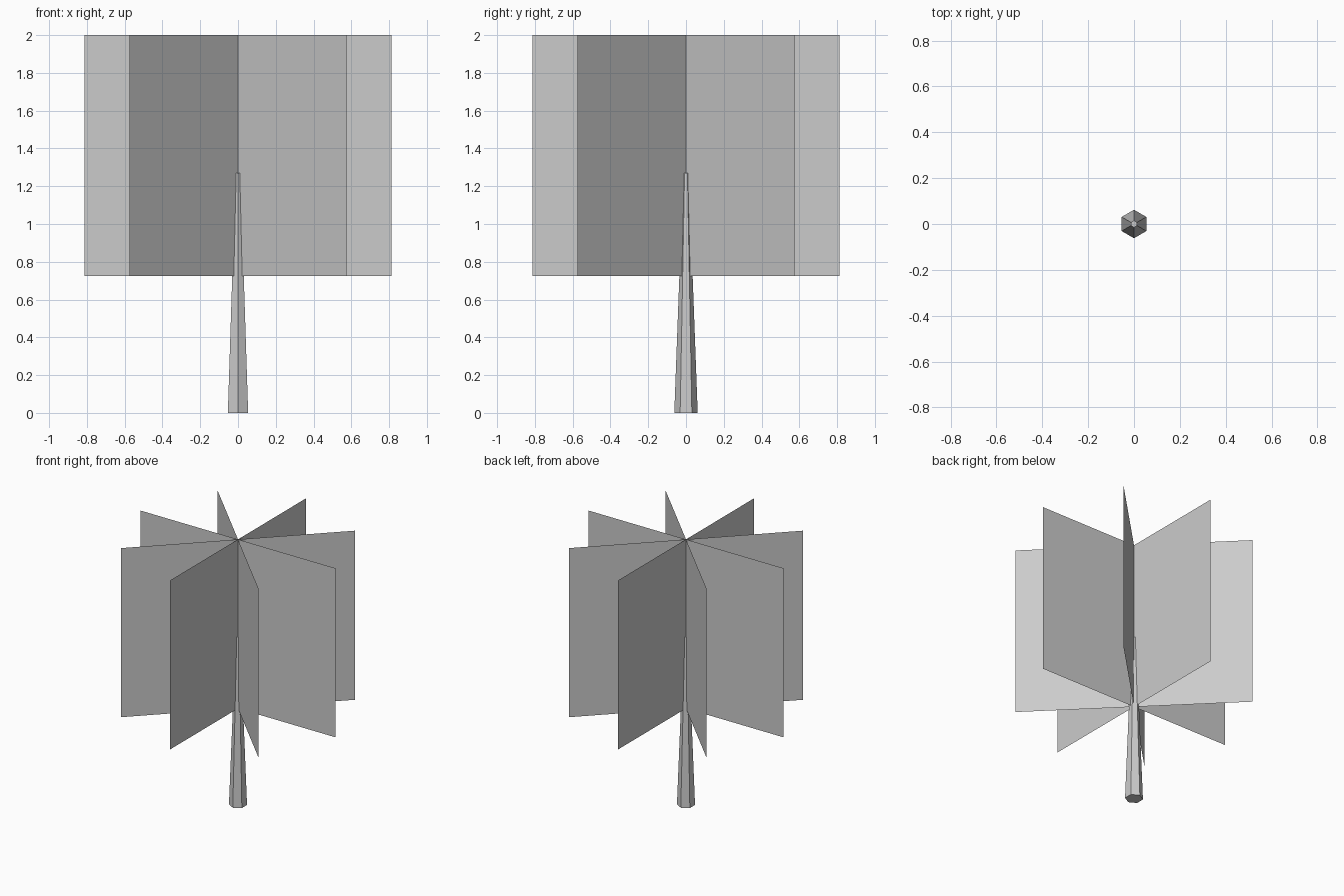
import bpy
import bmesh
import math
from mathutils import Matrix

if "Cube" in bpy.data.objects:
    bpy.data.objects.remove(bpy.data.objects["Cube"])

TRUNK_H = 1.27
LEAF_R, LEAF_Z0, LEAF_Z1 = 0.813, 0.725, 2.0


def make_object(name, bm):
    mesh = bpy.data.meshes.new(name)
    bm.to_mesh(mesh)
    bm.free()
    obj = bpy.data.objects.new(name, mesh)
    bpy.context.collection.objects.link(obj)
    return obj


# Tapered six-sided trunk with corners on the y axis
bm = bmesh.new()
bmesh.ops.create_cone(bm, cap_ends=True, segments=6, radius1=0.062,
                      radius2=0.015, depth=TRUNK_H)
corner = max(bm.verts, key=lambda v: v.co.xy.length).co
turn = math.pi / 2 - math.atan2(corner.y, corner.x)
bmesh.ops.transform(bm, verts=bm.verts, matrix=Matrix.Translation(
    (0, 0, TRUNK_H / 2)) @ Matrix.Rotation(turn, 4, 'Z'))
make_object("trunk", bm)

# Four crossed foliage cards, 45 degrees apart
for i in range(4):
    bm = bmesh.new()
    bm.faces.new([bm.verts.new((x, 0, z)) for x, z in (
        (-LEAF_R, LEAF_Z0), (LEAF_R, LEAF_Z0),
        (LEAF_R, LEAF_Z1), (-LEAF_R, LEAF_Z1))])
    bmesh.ops.rotate(bm, verts=bm.verts,
                     matrix=Matrix.Rotation(i * math.pi / 4, 3, 'Z'))
    make_object(f"foliage_card_{i + 1}", bm)
